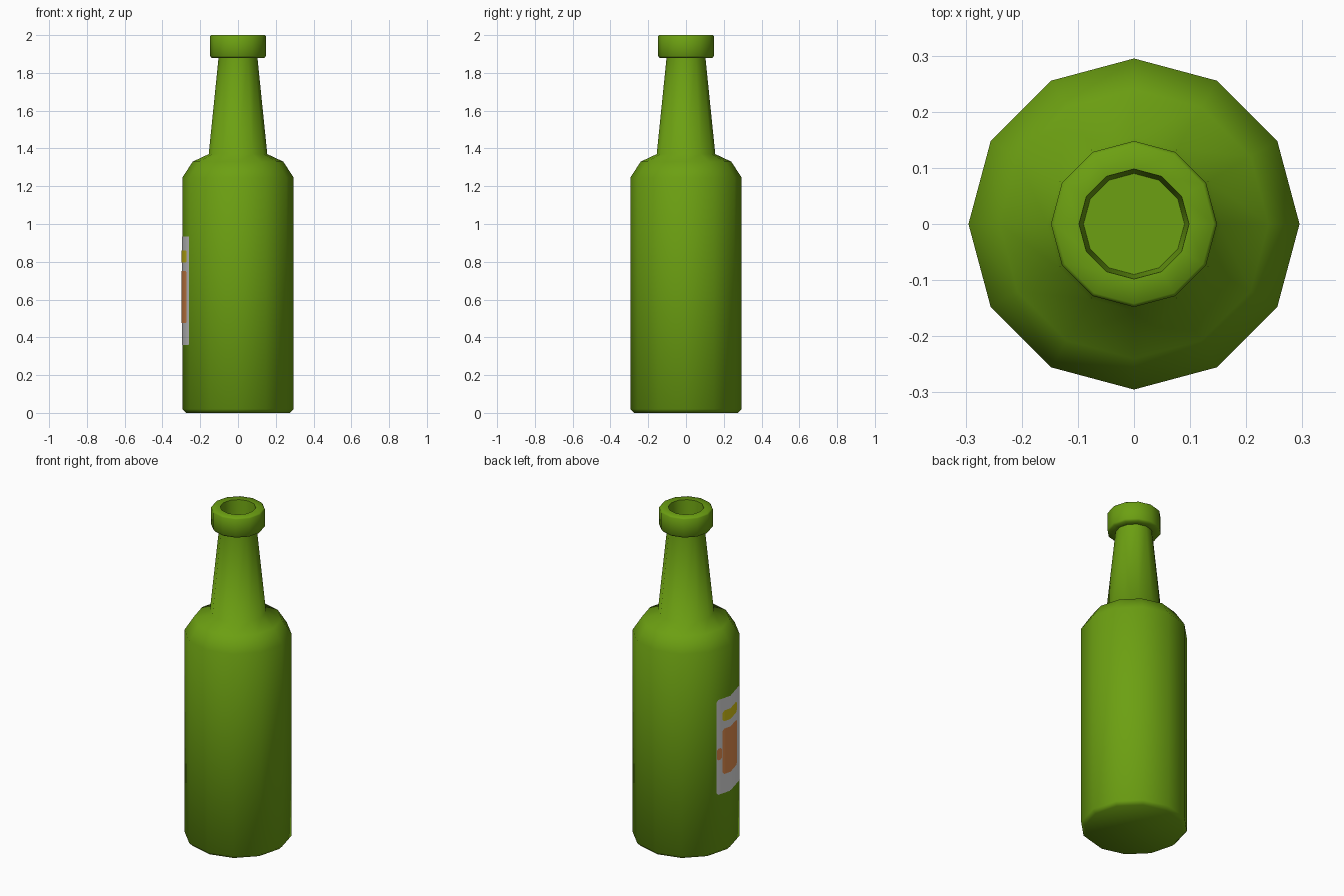
import bpy, bmesh, math

if "Cube" in bpy.data.objects:
    bpy.data.objects.remove(bpy.data.objects["Cube"])

SIDES = 12
R = 0.295

def material(name, rgb):
    m = bpy.data.materials.new(name)
    m.diffuse_color = (*rgb, 1)
    m.use_nodes = True
    m.node_tree.nodes["Principled BSDF"].inputs["Base Color"].default_value = m.diffuse_color
    return m

green = material("green glass", (0.15, 0.35, 0.006))
white = material("label white", (0.75, 0.75, 0.75))
orange = material("label orange", (0.8, 0.28, 0.08))
yellow = material("label yellow", (0.7, 0.58, 0.01))

def finish(bm, name, mat, angle):
    me = bpy.data.meshes.new(name)
    bm.to_mesh(me)
    bm.free()
    me.materials.append(mat)
    ob = bpy.data.objects.new(name, me)
    bpy.context.collection.objects.link(ob)
    bpy.ops.object.select_all(action='DESELECT')
    ob.select_set(True)
    bpy.context.view_layer.objects.active = ob
    bpy.ops.object.shade_smooth_by_angle(angle=math.radians(angle))
    return ob

def lathe(name, profile, mat):
    bm = bmesh.new()
    rings = [[bm.verts.new((r * math.cos(2 * math.pi * i / SIDES),
                            r * math.sin(2 * math.pi * i / SIDES), z))
              for i in range(SIDES)] for r, z in profile]
    for a, b in zip(rings, rings[1:]):
        for i in range(SIDES):
            j = (i + 1) % SIDES
            bm.faces.new((a[i], a[j], b[j], b[i]))
    bm.faces.new(rings[0][::-1])
    bm.faces.new(rings[-1])
    return finish(bm, name, mat, 62)

# Bottle: foot, body, shoulder, neck, lip and the recess in the mouth
lathe("bottle", [(0.275, 0), (0.295, 0.02), (0.295, 1.245), (0.24, 1.33),
                 (0.155, 1.37), (0.103, 1.88), (0.14, 1.88), (0.148, 1.89),
                 (0.148, 1.993), (0.142, 2.0), (0.098, 2.0), (0.09, 1.88)], green)

def panel(name, y0, y1, z0, z1, lift, mat, c=0.012):
    """Thin sheet with clipped corners wrapped on the -x faces of the body."""
    bm = bmesh.new()
    ys = [y0, y0 + c] + ([0] if y0 < 0 < y1 else []) + [y1 - c, y1]
    cols = []
    for y in ys:
        d = c if y in (y0, y1) else 0
        x = -(R - abs(y) * math.tan(math.radians(15))) - lift
        cols.append([bm.verts.new((x, y, z)) for z in (z0 + d, z1 - d)])
    for a, b in zip(cols, cols[1:]):
        bm.faces.new((a[0], a[1], b[1], b[0]))
    return finish(bm, name, mat, 40)

# Label with its coloured blocks
panel("label", -0.145, 0.095, 0.36, 0.935, 0.002, white)
panel("label_block", -0.1, 0.055, 0.475, 0.75, 0.0035, orange)
panel("label_tab", 0.06, 0.092, 0.57, 0.64, 0.0035, orange, 0.008)
panel("label_band", -0.1, 0.055, 0.795, 0.86, 0.0035, yellow)
